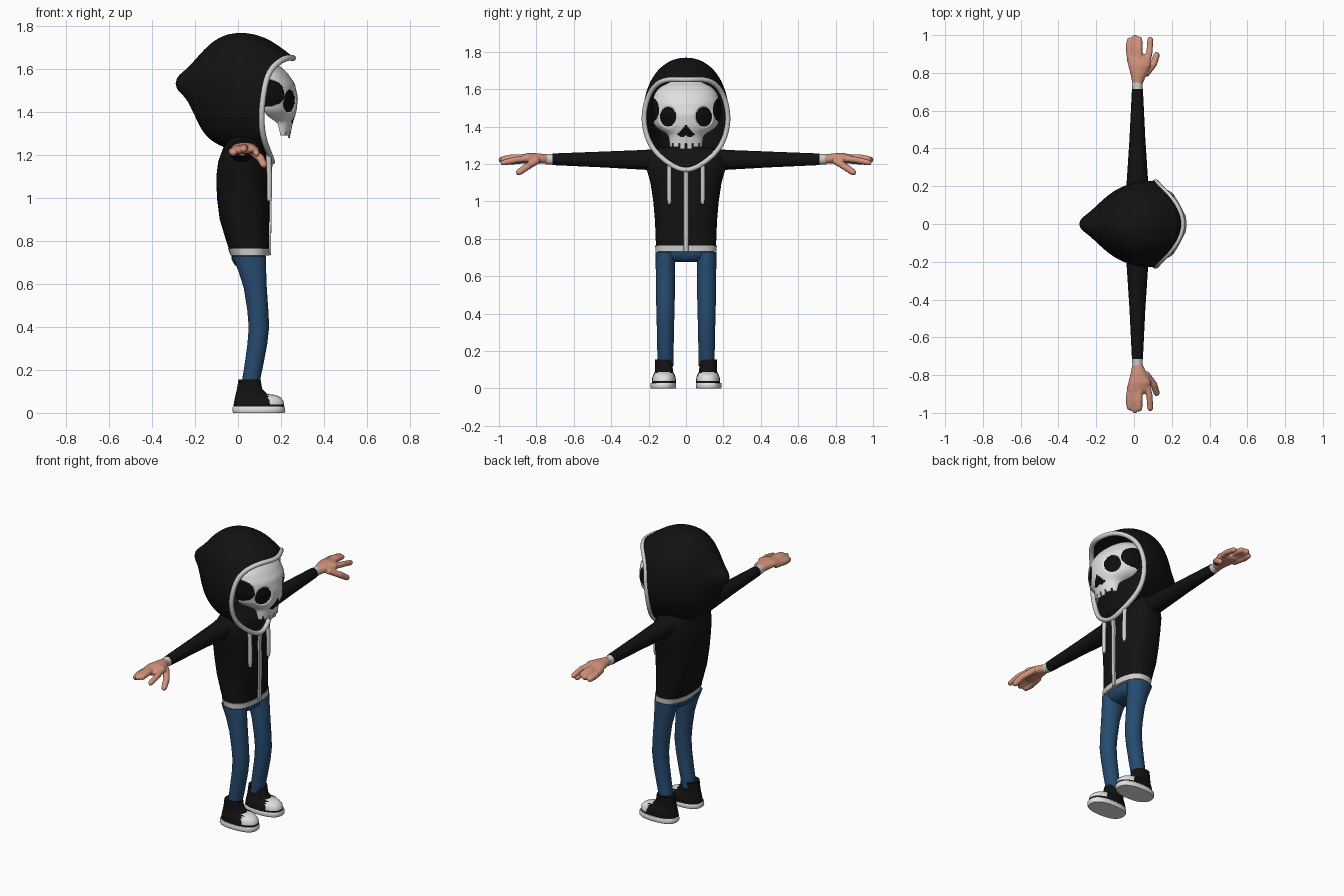
import bpy, bmesh, math
from mathutils import Vector as V

if "Cube" in bpy.data.objects:
    bpy.data.objects.remove(bpy.data.objects["Cube"])

def mat(name, r, g, b):
    m = bpy.data.materials.new(name)
    m.diffuse_color = (r, g, b, 1)
    m.use_nodes = True
    m.node_tree.nodes["Principled BSDF"].inputs["Base Color"].default_value = m.diffuse_color
    return m

BLACK = mat("black_cloth", .006, .006, .006)
DARK = mat("socket_black", .004, .004, .004)
TRIM = mat("trim_grey", .62, .62, .62)
BONE = mat("bone_white", .74, .74, .74)
DENIM = mat("denim_blue", .02, .07, .16)
SKIN = mat("skin", .65, .29, .20)
RUBBER = mat("shoe_white", .76, .76, .76)

# ---------- helpers ----------
def finish(name, bm, m):
    bmesh.ops.recalc_face_normals(bm, faces=bm.faces)
    me = bpy.data.meshes.new(name)
    bm.to_mesh(me)
    bm.free()
    me.materials.append(m)
    ob = bpy.data.objects.new(name, me)
    bpy.context.collection.objects.link(ob)
    return ob

def skin_rings(bm, rings, cap0=True, cap1=True, closed=True):
    vs = [[bm.verts.new(p) for p in r] for r in rings]
    n = len(vs[0])
    for a, b in zip(vs, vs[1:]):
        for i in range(n if closed else n - 1):
            j = (i + 1) % n
            bm.faces.new((a[i], a[j], b[j], b[i]))
    if cap0:
        bm.faces.new(vs[0])
    if cap1:
        bm.faces.new(vs[-1])

def ring(c, u, v, n=24, e=2.0):
    """Superellipse ring round c with half axes u and v."""
    out = []
    for i in range(n):
        a = 2 * math.pi * i / n
        s, t = math.cos(a), math.sin(a)
        out.append(V(c) + V(u) * math.copysign(abs(s) ** (2 / e), s)
                   + V(v) * math.copysign(abs(t) ** (2 / e), t))
    return out

def zloft(name, rows, m, yc=0, e=2.0, n=32):
    """Stack of horizontal rings given as (z, x_back, x_front, half_width)."""
    bm = bmesh.new()
    skin_rings(bm, [ring(((a + b) / 2, yc, z), ((b - a) / 2, 0, 0), (0, w, 0), n, e)
                    for z, a, b, w in rows])
    return finish(name, bm, m)

def yrings(rows, n=20):
    """Rings across the arm given as (y, x, z, half_x, half_z)."""
    return [ring((x, y, z), (hx, 0, 0), (0, 0, hz), n) for y, x, z, hx, hz in rows]

def paint(ob, m, test):
    ob.data.materials.append(m)
    k = len(ob.data.materials) - 1
    for p in ob.data.polygons:
        if test(p.center):
            p.material_index = k

def mirror(ob):
    md = ob.modifiers.new("mirror", 'MIRROR')
    md.use_axis = (False, True, False)
    return ob

def lerp_table(tab, z, k):
    """Softened lookup of column k in a table sorted by rising z."""
    def at(q):
        q = min(max(q, tab[0][0]), tab[-1][0])
        for a, b in zip(tab, tab[1:]):
            if q <= b[0]:
                return a[k] + (b[k] - a[k]) * (q - a[0]) / (b[0] - a[0])
    return sum(at(z + d) for d in (-.01, -.005, 0, .005, .01)) / 5

# ---------- jacket ----------
zloft("jacket_body", [(.74, -.035, .143, .16), (.80, -.055, .144, .162), (.90, -.085, .146, .166),
                      (1.0, -.098, .146, .175), (1.1, -.101, .143, .19), (1.17, -.092, .138, .21),
                      (1.23, -.07, .125, .215), (1.27, -.05, .10, .19), (1.29, -.03, .07, .14)],
      BLACK, e=2.5, n=40)
zloft("jacket_hem", [(.733, -.035, .146, .163), (.765, -.046, .148, .165)], TRIM, e=2.5, n=40)

bm = bmesh.new()
skin_rings(bm, [ring((x, 0, z), (.007, 0, 0), (0, .013, 0), 8, 6) for z, x in
                [(.735, .146), (.8, .147), (.9, .149), (1.0, .149), (1.1, .148), (1.17, .155)]])
finish("zip_strip", bm, TRIM)

bm = bmesh.new()
skin_rings(bm, [ring((x, .089, z), (r, 0, 0), (0, r, 0), 12) for z, x, r in
                [(1.21, .142, .012), (1.1, .146, .012), (1.01, .146, .012), (.985, .146, .009)]])
mirror(finish("drawstring", bm, TRIM))

bm = bmesh.new()
skin_rings(bm, yrings([(.15, .018, 1.222, .066, .06), (.22, .018, 1.222, .057, .053),
                       (.45, .018, 1.224, .042, .042), (.715, .018, 1.225, .029, .031)], 24))
mirror(finish("sleeve", bm, BLACK))
bm = bmesh.new()
skin_rings(bm, yrings([(.71, .018, 1.225, .028, .029), (.75, .018, 1.225, .027, .027)], 24))
mirror(finish("cuff", bm, TRIM))

# ---------- hands: palm and digits fused together ----------
bm = bmesh.new()
skin_rings(bm, yrings([(.735, .018, 1.225, .025, .025), (.79, .024, 1.23, .042, .027),
                       (.84, .03, 1.232, .061, .027), (.88, .022, 1.228, .056, .023),
                       (.90, .012, 1.224, .046, .016)]))
digits = [((-.016, .85, 1.222), (-.026, .935, 1.215), (-.022, .985, 1.21), .019),
          ((.004, .85, 1.23), (.002, .94, 1.229), (.004, 1.0, 1.222), .019),
          ((.028, .85, 1.235), (.028, .93, 1.234), (.028, .99, 1.226), .018),
          ((.065, .83, 1.23), (.082, .91, 1.222), (.088, .99, 1.205), .017),
          ((.06, .79, 1.222), (.105, .85, 1.185), (.126, .905, 1.148), .019)]
for a, b, c, r in digits:
    a, b, c = V(a), V(b), V(c)
    d = (c - a).normalized()
    u = d.cross(V((0, 0, 1))).normalized()
    w = d.cross(u)
    stops = [(a, r), (b, r), (c - d * .015, r * .92), (c - d * .004, r * .7), (c + d * .002, r * .3)]
    skin_rings(bm, [ring(p, u * q, w * q, 14) for p, q in stops])
hand = finish("hand", bm, SKIN)
md = hand.modifiers.new("fuse", 'REMESH')
md.mode = 'VOXEL'
md.voxel_size = .005
md.use_smooth_shade = True
hand.modifiers.new("soften", 'SMOOTH').iterations = 4
mirror(hand)

# ---------- hood: loops from the face opening back to the point ----------
edge = [(.265, 0, 1.648), (.238, .085, 1.657), (.19, .15, 1.637), (.138, .195, 1.585),
        (.12, .222, 1.50), (.11, .226, 1.42), (.108, .207, 1.335), (.122, .165, 1.262),
        (.15, .088, 1.197), (.163, 0, 1.155)]
stations = [(.06, 1.765, 1.20, .23), (-.03, 1.775, 1.22, .212), (-.11, 1.735, 1.255, .172),
            (-.17, 1.675, 1.31, .12), (-.23, 1.60, 1.47, .06), (-.287, 1.56, 1.505, .02)]

def full(half):
    return half + [(x, -y, z) for x, y, z in half[-2:0:-1]]

loops = [full(edge)]
for k, (x, zt, zb, w) in enumerate(stations):
    lean = .4 if k == 0 else 0
    half = []
    for i, p in enumerate(edge):
        a = math.pi * i / 9
        half.append((x + lean * (p[0] - .11), w * abs(math.sin(a)) ** .9 if 0 < i < 9 else 0,
                     (zt + zb) / 2 + (zt - zb) / 2 * math.cos(a)))
    loops.append(full(half))
bm = bmesh.new()
skin_rings(bm, loops, cap0=False)
hood = finish("hood", bm, BLACK)
hood.modifiers.new("round", 'SUBSURF').levels = 2
hood.modifiers["round"].render_levels = 2
md = hood.modifiers.new("cloth", 'SOLIDIFY')
md.thickness = .01
md.offset = 0

cu = bpy.data.curves.new("hood_trim", 'CURVE')
cu.dimensions = '3D'
cu.bevel_depth = .014
cu.bevel_resolution = 3
sp = cu.splines.new('NURBS')
sp.points.add(len(loops[0]) - 1)
for q, p in zip(sp.points, loops[0]):
    q.co = (*p, 1)
sp.order_u = 4
sp.use_cyclic_u = True
sp.resolution_u = 6
cu.materials.append(TRIM)
trim = bpy.data.objects.new("hood_trim", cu)
bpy.context.collection.objects.link(trim)
trim.select_set(True)
bpy.context.view_layer.objects.active = trim
bpy.ops.object.convert(target='MESH')

# ---------- skull mask: rows of (z, half width, back x, front x) ----------
skull = [(1.28, .082, .20, .238), (1.35, .09, .185, .252), (1.365, .105, .165, .257),
         (1.385, .142, .135, .264), (1.41, .168, .12, .270), (1.465, .184, .115, .276),
         (1.53, .181, .115, .262), (1.58, .163, .115, .228), (1.615, .13, .115, .19),
         (1.64, .07, .11, .14)]

def eye(y, z):
    return ((abs(y) - .095) / .044) ** 2 + ((z - 1.452) / .054) ** 2

def hollow(c):
    y, z = abs(c[1]), c[2]
    nose = 1.343 + .5 * abs(y - .02) < z < 1.41 and y < .043 * (1.412 - z) / .05
    temple = ((y - .187) / .045) ** 2 + ((z - 1.49) / .068) ** 2 < 1
    return eye(y, z) < 1 or nose or temple

rows = []
for i in range(101):
    z = 1.28 + .36 * i / 100
    w, xb, xf = (lerp_table(skull, z, k) for k in (1, 2, 3))
    row = []
    for j in range(121):
        a = math.pi * (j / 120 - .5)
        y = w * math.sin(a)
        dent = .012 * max(0, min(1, (1.25 - eye(y, z)) / .5))
        row.append((xb + (xf - xb) * math.cos(a) - dent, y, z))
    rows.append(row)
bm = bmesh.new()
skin_rings(bm, rows, False, False, False)
gaps = []                                   # notches between the teeth
for f in bm.faces:
    c = f.calc_center_median()
    off = abs((c.y + .0175) % .035 - .0175)
    if (off < .0035 and c.z < 1.31) or (abs(c.y) > .036 and c.z < 1.292):
        gaps.append(f)
bmesh.ops.delete(bm, geom=gaps, context='FACES')
mask = finish("skull_mask", bm, BONE)
paint(mask, DARK, hollow)
md = mask.modifiers.new("shell", 'SOLIDIFY')
md.thickness = .006
md.offset = 0

# ---------- trousers ----------
zloft("hips", [(.675, .01, .09, .06), (.688, -.015, .115, .105), (.715, -.03, .128, .148),
               (.76, -.032, .13, .155)], DENIM, e=2.4)
mirror(zloft("leg", [(.73, -.028, .13, .052), (.66, .002, .131, .052), (.58, .027, .134, .051),
                     (.48, .043, .141, .05), (.40, .050, .145, .048), (.32, .044, .136, .046),
                     (.22, .03, .117, .044), (.12, .014, .096, .042)], DENIM, yc=.11))

# ---------- shoes ----------
mirror(zloft("sole", [(0, -.022, .215, .066), (.006, -.026, .22, .069), (.026, -.025, .219, .069),
                      (.03, -.022, .216, .066)], RUBBER, yc=.122, e=2.4, n=48))
shoe = zloft("shoe_upper", [(.028, -.022, .214, .064), (.04, -.02, .215, .065), (.058, -.017, .211, .062),
                            (.073, -.014, .197, .057), (.083, -.012, .176, .052), (.088, -.01, .135, .048),
                            (.11, -.005, .113, .047), (.155, .002, .105, .048)],
             BLACK, yc=.118, e=2.3, n=48)
paint(shoe, RUBBER, lambda c: c.x > .142 and c.z > .036)
mirror(shoe)

# ---------- smooth shading ----------
for ob in bpy.context.scene.objects:
    bpy.ops.object.select_all(action='DESELECT')
    ob.select_set(True)
    bpy.context.view_layer.objects.active = ob
    bpy.ops.object.shade_smooth_by_angle(angle=math.radians(50))
